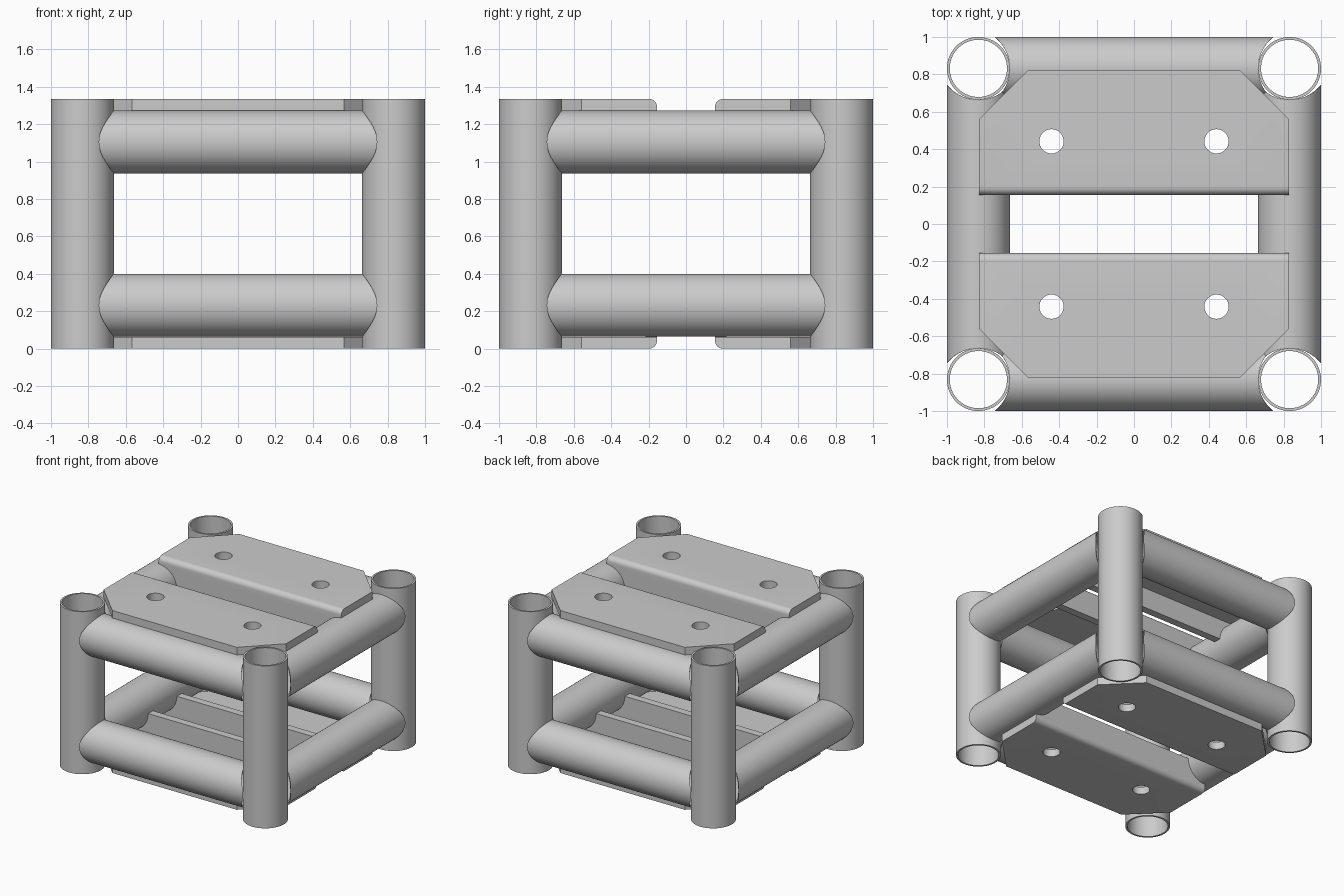
import bpy, bmesh
from math import pi, sin, cos, sqrt
from mathutils import Matrix, Vector

if "Cube" in bpy.data.objects:
    bpy.data.objects.remove(bpy.data.objects["Cube"])

H = 1.335            # overall height
C = 0.832            # tube centre offset
R, RI = 0.168, 0.153  # tube outer / inner radius
Z_LOW, Z_HIGH = 0.232, 1.105
N = 64


def make_object(name, bm):
    bmesh.ops.recalc_face_normals(bm, faces=bm.faces)
    mesh = bpy.data.meshes.new(name)
    bm.to_mesh(mesh)
    bm.free()
    ob = bpy.data.objects.new(name, mesh)
    bpy.context.collection.objects.link(ob)
    return ob


def smooth(ob):
    bpy.ops.object.select_all(action='DESELECT')
    ob.select_set(True)
    bpy.context.view_layer.objects.active = ob
    bpy.ops.object.shade_smooth_by_angle(angle=0.6)


def tube(name, end):
    """Hollow tube along x; end(u) gives the half length at sideways offset u."""
    bm = bmesh.new()
    rings = []
    for r, s in ((R, -1), (R, 1), (RI, 1), (RI, -1)):
        ring = []
        for i in range(N):
            a = 2 * pi * i / N
            u = r * cos(a)
            ring.append(bm.verts.new((s * end(u), u, r * sin(a))))
        rings.append(ring)
    for k in range(4):
        a, b = rings[k], rings[(k + 1) % 4]
        for i in range(N):
            j = (i + 1) % N
            bm.faces.new((a[i], a[j], b[j], b[i]))
    ob = make_object(name, bm)
    smooth(ob)
    return ob


def place_copies(ob, name, matrices):
    for i, m in enumerate(matrices):
        o = ob if i == 0 else ob.copy()
        if i:
            bpy.context.collection.objects.link(o)
        o.name = f"{name}_{i + 1}"
        o.matrix_world = m


T = Matrix.Translation

# Corner posts
post = tube("corner_post", lambda u: H / 2)
place_copies(post, "corner_post",
             [T((x, y, H / 2)) @ Matrix.Rotation(pi / 2, 4, 'Y')
              for x in (-C, C) for y in (-C, C)])

# Horizontal rails with saddle-cut ends
COPE = 0.215
rail = tube("rail", lambda u: 0.664 + COPE - sqrt(COPE ** 2 - u ** 2))
place_copies(rail, "rail",
             [Matrix.Rotation(k * pi / 2, 4, 'Z') @ T((0, C, z))
              for z in (Z_LOW, Z_HIGH) for k in range(4)])

# Bent plate: L-shaped profile (y, z) with a rounded outer bend, extruded along x
Y0, Y1, TH, B, W = 0.155, 0.823, 0.062, 0.042, 0.83
profile = [(Y1, H), (Y1, H - TH), (Y0 + TH, H - TH), (Y0 + TH, Z_HIGH), (Y0, Z_HIGH)]
profile += [(Y0 + B - B * cos(i * pi / 16), H - B + B * sin(i * pi / 16)) for i in range(9)]
bm = bmesh.new()
face = bm.faces.new([bm.verts.new((-W, y, z)) for y, z in profile])
ext = bmesh.ops.extrude_face_region(bm, geom=[face])
bmesh.ops.translate(bm, vec=(2 * W, 0, 0),
                    verts=[v for v in ext["geom"] if isinstance(v, bmesh.types.BMVert)])
plate = make_object("bent_plate", bm)

# Cutters: corner chamfers, bolt holes and flange saddles
bm = bmesh.new()
for s in (-1, 1):
    n = Vector((s, 1, 0)).normalized()
    mid = Vector((s * (W + 0.565) / 2, (Y1 + 0.56) / 2, H)) + n * 0.2
    bmesh.ops.create_cube(bm, size=0.4,
                          matrix=T(mid) @ Matrix.Rotation(pi / 4, 4, 'Z'))
    bmesh.ops.create_cone(bm, cap_ends=True, segments=40, radius1=0.065, radius2=0.065,
                          depth=0.4, matrix=T((s * 0.441, 0.442, H)))
    bmesh.ops.create_cone(bm, cap_ends=True, segments=N, radius1=R - 0.001, radius2=R - 0.001,
                          depth=0.2, matrix=T((s * C, 0.19, Z_HIGH)) @ Matrix.Rotation(pi / 2, 4, 'X'))
cutter = make_object("plate_cutter", bm)
cutter.hide_render = True
mod = plate.modifiers.new("cuts", 'BOOLEAN')
mod.operation, mod.solver, mod.object = 'DIFFERENCE', 'EXACT', cutter
bpy.context.view_layer.update()
cut_mesh = bpy.data.meshes.new_from_object(
    plate.evaluated_get(bpy.context.evaluated_depsgraph_get()))
plate.modifiers.clear()
plate.data = cut_mesh
bpy.data.objects.remove(cutter)
smooth(plate)

# Two plates on top, two underneath
turn = Matrix.Rotation(pi, 4, 'Z')
flip = T((0, 0, H)) @ Matrix.Rotation(pi, 4, 'X')
place_copies(plate, "bent_plate", [Matrix.Identity(4), turn, flip, turn @ flip])
